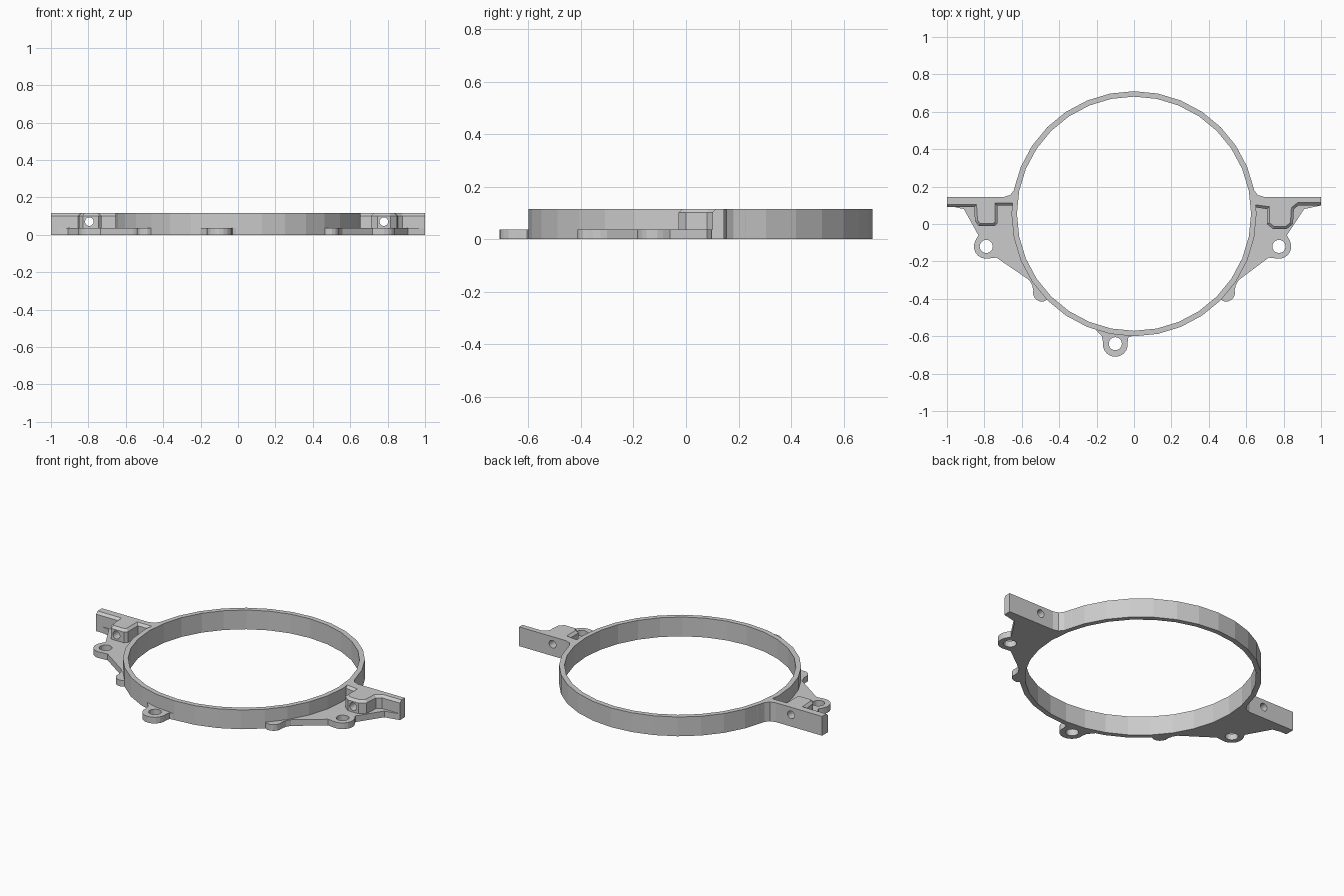
import bpy, bmesh, math
from mathutils import Vector, Matrix

if "Cube" in bpy.data.objects:
    bpy.data.objects.remove(bpy.data.objects["Cube"])

H, PLATE, CY = 0.115, 0.037, 0.055   # full height, plate height, ring centre y


def arc(cx, cy, r, a0, a1, n):
    out = []
    for i in range(n + 1):
        a = math.radians(a0 + (a1 - a0) * i / n)
        out.append((cx + r * math.cos(a), cy + r * math.sin(a)))
    return out


def make(name, bm):
    bmesh.ops.recalc_face_normals(bm, faces=bm.faces[:])
    me = bpy.data.meshes.new(name)
    bm.to_mesh(me)
    bm.free()
    ob = bpy.data.objects.new(name, me)
    bpy.context.collection.objects.link(ob)
    return ob


def prism(name, pts, h, chamfer=None):
    bm = bmesh.new()
    face = bm.faces.new([bm.verts.new((x, y, 0)) for x, y in pts])
    res = bmesh.ops.extrude_face_region(bm, geom=[face], use_keep_orig=True)
    for v in res["geom"]:
        if isinstance(v, bmesh.types.BMVert):
            v.co.z = h
    bmesh.ops.recalc_face_normals(bm, faces=bm.faces[:])
    if chamfer:
        edges = [e for e in bm.edges if all(v.co.z > h - 1e-4 for v in e.verts)
                 and all(v.co.y < 0.125 for v in e.verts)]
        bmesh.ops.bevel(bm, geom=edges, offset=chamfer, segments=1,
                        affect='EDGES', profile=0.5)
    return make(name, bm)


def cylinder(name, loc, r, depth, along_y=False):
    bm = bmesh.new()
    m = Matrix.Translation(Vector(loc))
    if along_y:
        m = m @ Matrix.Rotation(math.pi / 2, 4, 'X')
    bmesh.ops.create_cone(bm, cap_ends=True, segments=20, radius1=r, radius2=r,
                          depth=depth, matrix=m)
    return make(name, bm)


def boolean(target, tool, op):
    mod = target.modifiers.new("join", 'BOOLEAN')
    mod.operation, mod.object, mod.solver = op, tool, 'EXACT'
    bpy.context.view_layer.objects.active = target
    bpy.ops.object.modifier_apply(modifier=mod.name)
    bpy.data.objects.remove(tool)


# ring
bm = bmesh.new()
N = 32
rows = []
for x, y in arc(0, 0, 1, 90, 450 - 360 / N, N - 1):
    rows.append([bm.verts.new((x * r, CY + y * r, z)) for r, z in
                 ((0.626, 0), (0.655, 0), (0.655, H), (0.626, H))])
for i in range(N):
    a, b = rows[i], rows[(i + 1) % N]
    for k in range(4):
        bm.faces.new((a[k], a[(k + 1) % 4], b[(k + 1) % 4], b[k]))
ring = make("mounting_ring", bm)

parts, cutters = [], []

# side plates, clamp walls with bosses, and their holes
# boss outlines run from the outer end towards the ring (x given as positive)
bosses = {
    -1: [(1, 0.09), (0.855, 0.09), (0.85, 0.015), (0.83, -0.012), (0.745, -0.012),
         (0.73, 0.005), (0.73, 0.098), (0.638, 0.098)],
    1: [(1, 0.10), (0.88, 0.10), (0.855, 0.08), (0.85, 0.0), (0.815, -0.028),
        (0.745, -0.028), (0.71, 0.0), (0.71, 0.08), (0.64, 0.09)],
}
for sx, side in ((-1, "left"), (1, "right")):
    ex, hx = (0.79, 0.795) if sx < 0 else (0.775, 0.78)
    plate = [(0.64, 0.12), (0.995, 0.12), (0.995, 0.098), (0.91, 0.08),
             (ex + 0.042, -0.06)]
    plate += arc(ex, -0.12, 0.066, 30, -105, 7)
    plate += [(ex - 0.055, -0.18), (0.56, -0.3), (0.545, -0.325)]
    plate += arc(0.492, -0.367, 0.048, 15, -100, 5)
    plate += [(0.455, -0.40)]
    plate += arc(0, CY, 0.641, -43, 3, 6)
    parts.append(prism(side + "_plate", [(sx * x, y) for x, y in plate], PLATE))

    wall = bosses[sx] + [(0.628, 0.18), (0.618, 0.25), (0.63, 0.225), (0.643, 0.18),
                         (0.662, 0.155), (0.695, 0.145), (1, 0.145)]
    parts.append(prism(side + "_clamp", [(sx * x, y) for x, y in wall], H, 0.014))
    cutters.append(cylinder(side + "_ear_hole", (sx * ex, -0.12, 0), 0.035, 0.3))
    cutters.append(cylinder(side + "_bolt_hole", (sx * hx, 0.05, 0.07), 0.023, 0.5, True))

# bottom ear
ear = [(-0.2, -0.555), (-0.2, -0.571), (-0.172, -0.6)]
ear += arc(-0.1, -0.643, 0.067, 170, 370, 10)
ear += [(-0.03, -0.605), (0.0, -0.596), (0.03, -0.58)]
parts.append(prism("bottom_ear", ear, PLATE))
cutters.append(cylinder("bottom_ear_hole", (-0.1, -0.64, 0), 0.035, 0.3))

# merge into one solid, then drill
for p in parts:
    boolean(ring, p, 'UNION')
for c in cutters:
    boolean(ring, c, 'DIFFERENCE')
